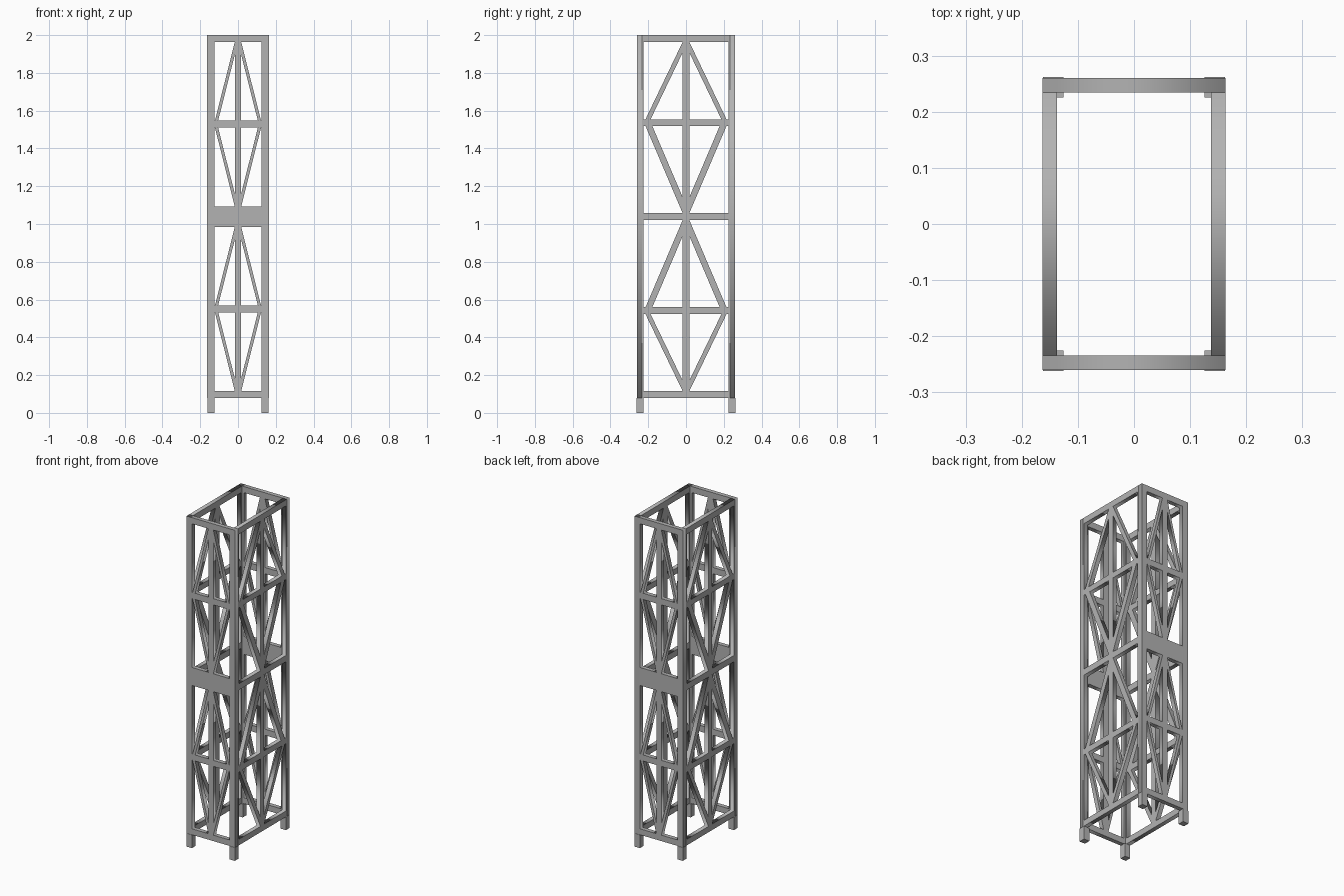
import bpy
from math import radians

cube = bpy.data.objects.get("Cube")
if cube:
    bpy.data.objects.remove(cube)

# One grey metal for the whole tower
grey = bpy.data.materials.new("grey_metal")
grey.use_nodes = True
color = (0.45, 0.45, 0.45, 1)
grey.diffuse_color = color
grey.node_tree.nodes["Principled BSDF"].inputs["Base Color"].default_value = color

HALF_X, HALF_Y = 0.163, 0.26
THICK = 0.026
BASE, TOP = 0.08, 2.0


def add_loop(curve, points):
    spline = curve.splines.new('POLY')
    spline.points.add(len(points) - 1)
    for p, (u, v) in zip(spline.points, points):
        p.co = (u, v, 0, 1)
    spline.use_cyclic_u = True


def truss_panel(name, half, opening, bar, bays, location, turn):
    """Flat plate with triangular openings that leave the braces standing.
    Each bay: apex height, base height, inner and outer brace foot."""
    curve = bpy.data.curves.new(name, 'CURVE')
    curve.dimensions = '2D'
    curve.fill_mode = 'BOTH'
    curve.extrude = THICK / 2
    add_loop(curve, [(-half, BASE), (half, BASE), (half, TOP), (-half, TOP)])
    for apex, base, foot_in, foot_out in bays:
        slope = (apex - base) / (foot_out - bar)
        outer = [(opening, apex), (bar, apex), (foot_out, base), (opening, base)]
        inner = [(bar, base), (foot_in, base), (bar, base + slope * (foot_in - bar))]
        for side in (-1, 1):
            for hole in (outer, inner):
                add_loop(curve, [(side * u, v) for u, v in hole])
    source = bpy.data.objects.new(name + "_outline", curve)
    bpy.context.collection.objects.link(source)
    mesh = bpy.data.meshes.new_from_object(source)
    bpy.data.objects.remove(source)
    mesh.materials.clear()
    mesh.materials.append(grey)
    panel = bpy.data.objects.new(name, mesh)
    panel.location = location
    panel.rotation_euler = (radians(90), 0, radians(turn))
    bpy.context.collection.objects.link(panel)


# Narrow front and back trusses with a deep middle plate
end_bays = [(1.963, 1.548, 0.105, 0.122), (1.093, 1.51, 0.105, 0.122),
            (0.984, 0.569, 0.105, 0.122), (0.116, 0.532, 0.105, 0.122)]
for name, side in (("front_truss", -1), ("back_truss", 1)):
    truss_panel(name, HALF_X, 0.125, 0.017, end_bays,
                (0, side * (HALF_Y - THICK / 2), 0), 0)

# Wide side trusses, with heavier braces around the middle
side_bays = [(1.963, 1.553, 0.188, 0.215), (1.058, 1.518, 0.178, 0.214),
             (1.02, 0.56, 0.178, 0.214), (0.116, 0.524, 0.188, 0.215)]
for name, side in (("right_truss", -1), ("left_truss", 1)):
    truss_panel(name, HALF_Y - THICK, 0.225, 0.018, side_bays,
                (side * (HALF_X - THICK / 2), 0, 0), 90)

# Four square feet, slightly proud of the end trusses
for x_name, sx in (("right", -1), ("left", 1)):
    for y_name, sy in (("front", -1), ("back", 1)):
        bpy.ops.mesh.primitive_cube_add(size=1, location=(sx * 0.144, sy * 0.2437, BASE / 2))
        foot = bpy.context.object
        foot.name = f"{y_name}_{x_name}_foot"
        foot.scale = (0.037, 0.037, BASE)
        foot.data.materials.append(grey)
